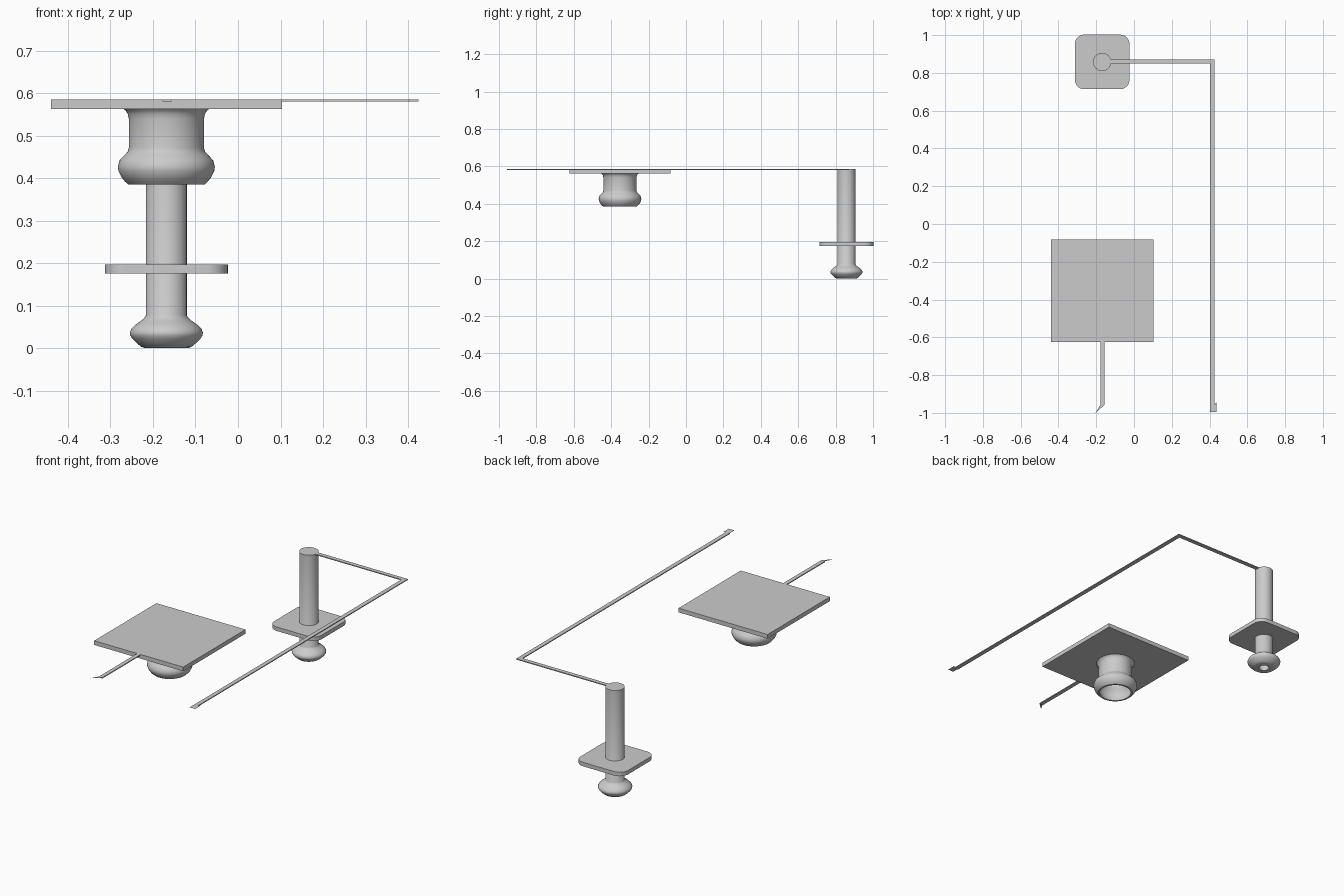
import bpy, bmesh, math

cube = bpy.data.objects.get("Cube")
if cube:
    bpy.data.objects.remove(cube, do_unlink=True)

GREY = (0.6, 0.6, 0.6, 1.0)
mat = bpy.data.materials.new("plain grey")
mat.use_nodes = True
mat.diffuse_color = GREY
mat.node_tree.nodes["Principled BSDF"].inputs["Base Color"].default_value = GREY


def finish(name, bm, smooth=False):
    bmesh.ops.remove_doubles(bm, verts=bm.verts, dist=1e-5)
    me = bpy.data.meshes.new(name)
    bm.to_mesh(me)
    bm.free()
    me.materials.append(mat)
    ob = bpy.data.objects.new(name, me)
    bpy.context.collection.objects.link(ob)
    if smooth:
        bpy.ops.object.select_all(action='DESELECT')
        ob.select_set(True)
        bpy.context.view_layer.objects.active = ob
        bpy.ops.object.shade_smooth_by_angle(angle=math.radians(35))
    return ob


def slab(name, outline, z0, z1, smooth=False):
    """Extrude a counter-clockwise outline from z0 to z1 (a flat sheet if equal)."""
    bm = bmesh.new()
    face = bm.faces.new([bm.verts.new((x, y, z0)) for x, y in outline])
    if z1 > z0:
        ext = bmesh.ops.extrude_face_region(bm, geom=[face])["geom"]
        for v in ext:
            if isinstance(v, bmesh.types.BMVert):
                v.co.z = z1
        bmesh.ops.recalc_face_normals(bm, faces=bm.faces)
    return finish(name, bm, smooth)


def rect(x0, x1, y0, y1):
    return [(x0, y0), (x1, y0), (x1, y1), (x0, y1)]


def rounded_square(cx, cy, half, r, steps=8):
    pts = []
    for i, (sx, sy) in enumerate([(1, 1), (-1, 1), (-1, -1), (1, -1)]):
        for k in range(steps + 1):
            a = (i + k / steps) * math.pi / 2
            pts.append((cx + sx * (half - r) + r * math.cos(a),
                        cy + sy * (half - r) + r * math.sin(a)))
    return pts


def lathe(name, profile, cx, cy, steps=64):
    """Spin (radius, z) points around a vertical axis."""
    bm = bmesh.new()
    verts = [bm.verts.new((cx + r, cy, z)) for r, z in profile]
    edges = [bm.edges.new(pair) for pair in zip(verts, verts[1:])]
    bmesh.ops.spin(bm, geom=verts + edges, cent=(cx, cy, 0), axis=(0, 0, 1),
                   angle=math.tau, steps=steps)
    bmesh.ops.remove_doubles(bm, verts=bm.verts, dist=1e-5)
    bmesh.ops.recalc_face_normals(bm, faces=bm.faces)
    return finish(name, bm, True)


AX = -0.1685               # shared x of both round parts
POST_Y, CUP_Y = 0.858, -0.353
TOP = 0.585

# Socket: square cover plate with a hollow flared cup beneath
slab("cover_plate", rect(-0.44, 0.103, -0.624, -0.082), 0.562, TOP)
lathe("socket_cup", [
    (0.070, 0.563), (0.070, 0.475), (0.078, 0.455), (0.090, 0.435), (0.091, 0.418),
    (0.081, 0.385), (0.090, 0.385), (0.0985, 0.393), (0.1055, 0.402), (0.1125, 0.416),
    (0.114, 0.426), (0.110, 0.442), (0.0985, 0.454), (0.091, 0.462), (0.0885, 0.471),
    (0.0885, 0.540), (0.091, 0.551), (0.095, 0.558), (0.101, 0.563)], AX, CUP_Y)

# Post with a bulbous foot that has a small bore underneath
lathe("post", [
    (0, 0.10), (0.026, 0.10), (0.026, 0.0), (0.050, 0.0), (0.059, 0.003), (0.070, 0.012),
    (0.080, 0.022), (0.085, 0.030), (0.086, 0.037), (0.082, 0.046), (0.073, 0.055),
    (0.060, 0.064), (0.052, 0.071), (0.048, 0.077), (0.048, TOP), (0, TOP)], AX, POST_Y)
slab("collar_plate", rounded_square(AX, POST_Y, 0.1445, 0.05), 0.175, 0.197, True)

# Thin strips: one bent round from the post, one straight from the cover plate
slab("long_strip", [(AX + 0.04, 0.849), (0.402, 0.849), (0.402, -0.957), (0.425, -0.957),
                    (0.425, 0.872), (AX + 0.04, 0.872)], 0.580, TOP)
slab("short_strip", rect(-0.178, -0.156, -0.957, -0.62), 0.580, TOP)

# Paper-thin end tabs on the strips
slab("long_strip_tab", [(0.401, -0.995), (0.436, -0.995), (0.436, -0.945),
                        (0.425, -0.957), (0.402, -0.957)], TOP, TOP)
slab("short_strip_tab", [(-0.203, -1.0), (-0.156, -0.957), (-0.178, -0.957)], TOP, TOP)
